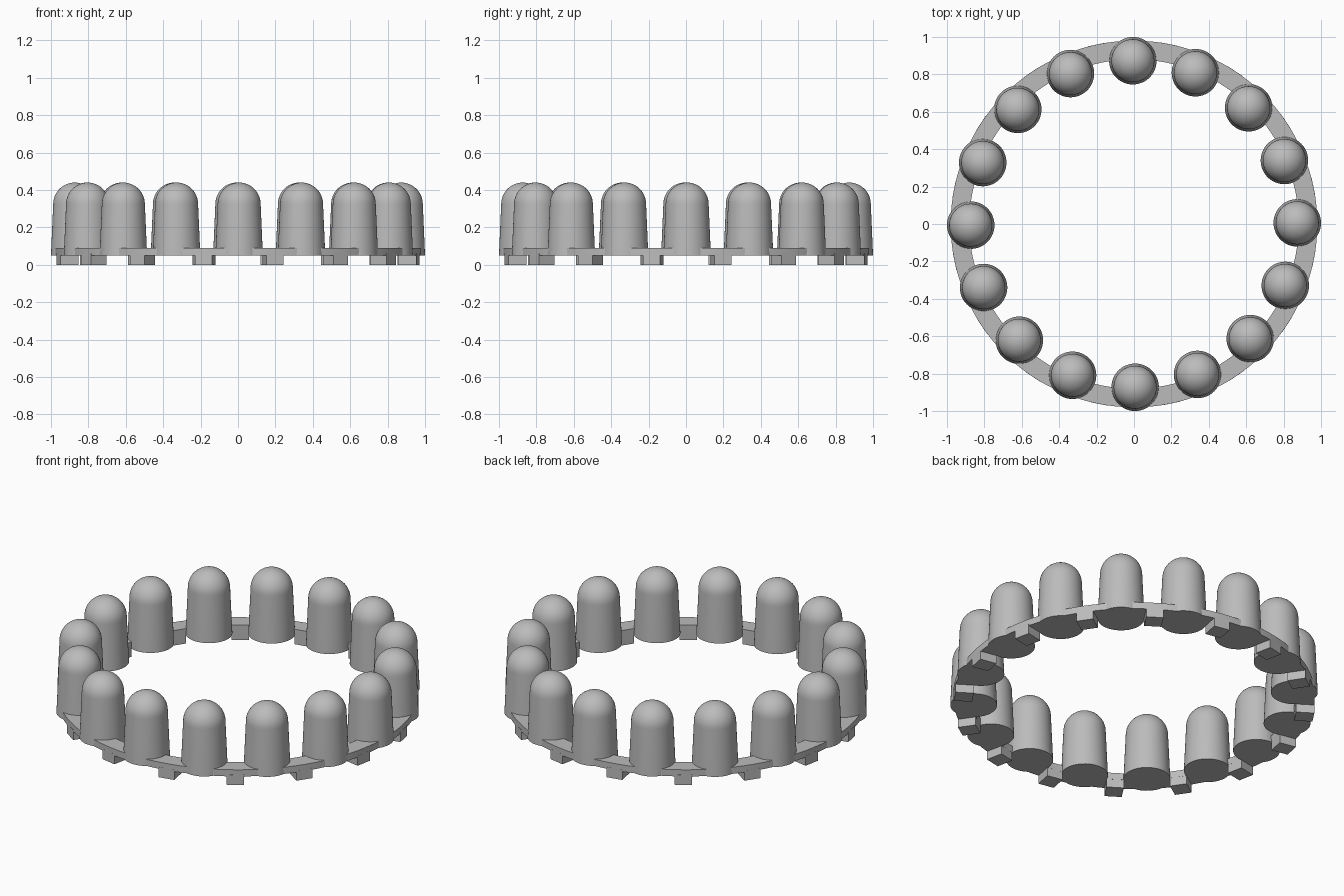
import bpy, bmesh, math
from mathutils import Matrix, Vector

cube = bpy.data.objects.get("Cube")
if cube:
    bpy.data.objects.remove(cube, do_unlink=True)

COUNT = 16
STEP = math.tau / COUNT
TWIST = math.radians(0.4)
BASE, RING_TOP = 0.05, 0.09
INNER, OUTER = 0.88, 0.98

grey = bpy.data.materials.new("plain grey")
grey.use_nodes = True
colour = (0.5, 0.5, 0.5, 1)
grey.diffuse_color = colour
grey.node_tree.nodes["Principled BSDF"].inputs["Base Color"].default_value = colour


def add_object(name, bm, smooth=True):
    bmesh.ops.recalc_face_normals(bm, faces=bm.faces)
    mesh = bpy.data.meshes.new(name)
    bm.to_mesh(mesh)
    bm.free()
    mesh.materials.append(grey)
    obj = bpy.data.objects.new(name, mesh)
    bpy.context.collection.objects.link(obj)
    if smooth:
        bpy.ops.object.select_all(action="DESELECT")
        obj.select_set(True)
        bpy.context.view_layer.objects.active = obj
        bpy.ops.object.shade_smooth_by_angle(angle=math.radians(30))
    return obj


def lathe(name, profile, steps, closed=False):
    """Spin an (r, z) profile around the z axis."""
    bm = bmesh.new()
    verts = [bm.verts.new((r, 0, z)) for r, z in profile]
    edges = [bm.edges.new(pair) for pair in zip(verts, verts[1:])]
    if closed:
        edges.append(bm.edges.new((verts[-1], verts[0])))
    bmesh.ops.spin(bm, geom=verts + edges, axis=(0, 0, 1), cent=(0, 0, 0),
                   angle=math.tau, steps=steps)
    bmesh.ops.remove_doubles(bm, verts=bm.verts, dist=0.0001)
    return add_object(name, bm)


def place(source, name, index, radius, angle):
    """Put a copy of a part on the circle, facing outward."""
    obj = source if index == 0 else source.copy()
    if index:
        bpy.context.collection.objects.link(obj)
    obj.name = f"{name}_{index + 1}"
    obj.matrix_world = (Matrix.Rotation(angle, 4, "Z")
                        @ Matrix.Translation(Vector((radius, 0, 0))))


# Flat ring joining the pegs
lathe("base_ring", [(INNER, BASE), (OUTER, BASE), (OUTER, RING_TOP),
                    (INNER, RING_TOP)], 128, closed=True)

# Slightly tapered peg with a round cap
cap_r, cap_z, rings = 0.115, 0.325, 12
profile = [(0, BASE), (0.127, BASE)]
for i in range(rings):
    a = math.pi / 2 * i / rings
    profile.append((cap_r * math.cos(a), cap_z + cap_r * math.sin(a)))
profile.append((0, cap_z + cap_r))
peg = lathe("domed_peg", profile, 48)

# Small block foot
bm = bmesh.new()
bmesh.ops.create_cube(bm, size=1)
bmesh.ops.scale(bm, vec=(OUTER - INNER, 0.094, BASE + 0.01), verts=bm.verts)
bmesh.ops.translate(bm, vec=(0, 0, (BASE + 0.01) / 2), verts=bm.verts)
foot = add_object("foot", bm, smooth=False)

# Pegs around the ring, with feet midway between them
for i in range(COUNT):
    place(peg, "domed_peg", i, 0.873, TWIST + i * STEP)
    place(foot, "foot", i, (INNER + OUTER) / 2, TWIST + (i + 0.5) * STEP)
